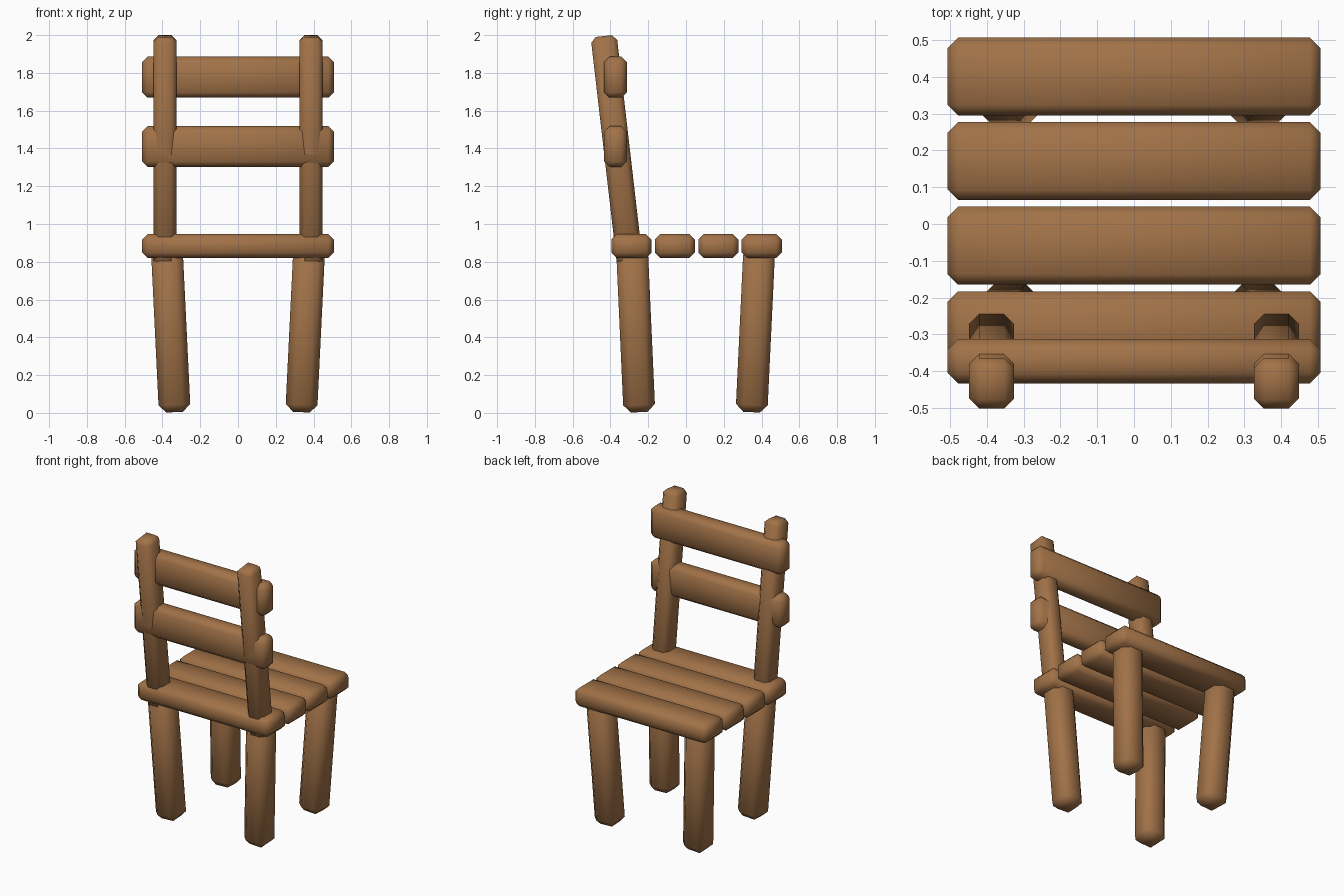
import bpy, bmesh, math
from mathutils import Vector

if "Cube" in bpy.data.objects:
    bpy.data.objects.remove(bpy.data.objects["Cube"])

wood = bpy.data.materials.new("brown wood")
wood.diffuse_color = (0.36, 0.17, 0.065, 1)
wood.use_nodes = True
wood.node_tree.nodes["Principled BSDF"].inputs["Base Color"].default_value = wood.diffuse_color


def beam(name, size, bevel, bottom=None, top=None, center=None):
    """Chamfered box, either upright at center or leaning from bottom to top."""
    mesh = bpy.data.meshes.new(name)
    bm = bmesh.new()
    bmesh.ops.create_cube(bm, size=1)
    if center is None:
        axis = Vector(top) - Vector(bottom)
        center = (Vector(top) + Vector(bottom)) / 2
        size = (size[0], size[1], axis.length)
    else:
        axis = Vector((0, 0, 1))
    bmesh.ops.scale(bm, vec=size, verts=bm.verts)
    bmesh.ops.bevel(bm, geom=bm.edges[:], offset=bevel, segments=1,
                    affect='EDGES', profile=0.5)
    rot = Vector((0, 0, 1)).rotation_difference(axis).to_matrix()
    bmesh.ops.rotate(bm, verts=bm.verts, cent=(0, 0, 0), matrix=rot)
    bmesh.ops.recalc_face_normals(bm, faces=bm.faces)
    bm.to_mesh(mesh)
    bm.free()
    ob = bpy.data.objects.new(name, mesh)
    ob.location = center
    mesh.materials.append(wood)
    bpy.context.collection.objects.link(ob)
    # soft rounded look across the chamfers
    for p in mesh.polygons:
        p.use_smooth = True
    return ob


# seat planks
for i in range(4):
    beam(f"seat_plank_{i + 1}", (1.014, 0.212, 0.127), 0.029,
         center=(0, 0.401 - 0.23 * i, 0.883))

# backrest slats
for name, z in (("upper_back_slat", 1.777), ("lower_back_slat", 1.41)):
    beam(name, (1.014, 0.12, 0.217), 0.029, center=(0, -0.373, z))

for side, s in (("left", -1), ("right", 1)):
    # legs, leaning inward towards the feet
    beam(f"front_{side}_leg", (0.168, 0.168), 0.04,
         bottom=(s * 0.335, -0.247, 0.006), top=(s * 0.377, -0.286, 0.87))
    beam(f"rear_{side}_leg", (0.168, 0.168), 0.04,
         bottom=(s * 0.335, 0.347, 0.006), top=(s * 0.377, 0.388, 0.87))
    # leaning backrest posts
    beam(f"{side}_back_post", (0.122, 0.138), 0.027,
         bottom=(s * 0.387, -0.296, 0.785), top=(s * 0.387, -0.436, 1.995))
